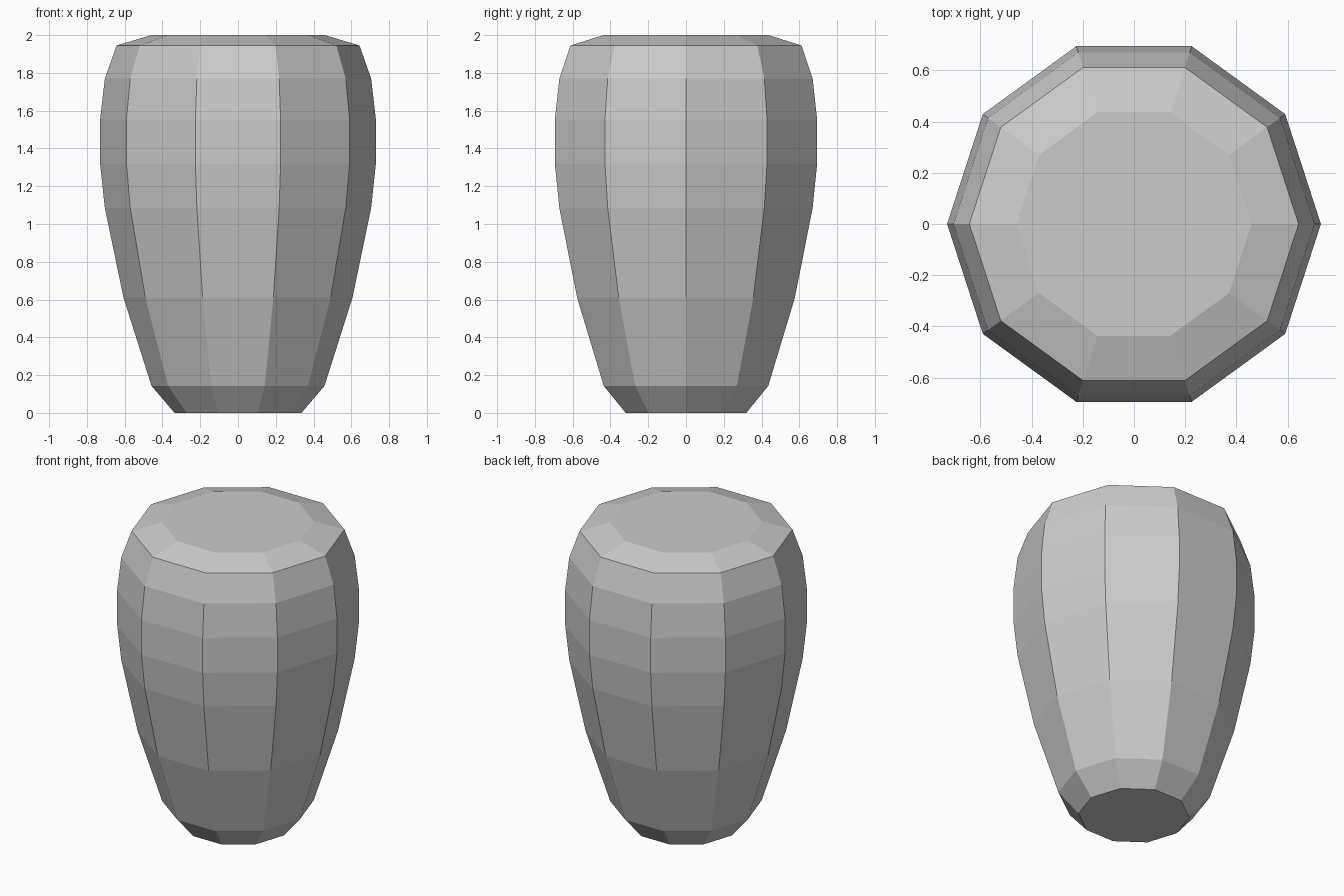
import bpy, bmesh
from math import cos, sin, tau

if "Cube" in bpy.data.objects:
    bpy.data.objects.remove(bpy.data.objects["Cube"])

SIDES = 10
# (radius, height) from foot to top
PROFILE = [(0.336, 0.0), (0.458, 0.143), (0.606, 0.61), (0.705, 1.085), (0.73, 1.32),
           (0.73, 1.553), (0.705, 1.77), (0.643, 1.945), (0.459, 2.0)]


def lathe(name, profile, sides):
    """Revolve a profile into a closed, flat-shaded solid."""
    bm = bmesh.new()
    rings = [[bm.verts.new((r * cos(tau * i / sides), r * sin(tau * i / sides), z))
              for i in range(sides)] for r, z in profile]
    for a, b in zip(rings, rings[1:]):
        for i in range(sides):
            j = (i + 1) % sides
            bm.faces.new((a[i], a[j], b[j], b[i]))
    bm.faces.new(rings[0][::-1])
    bm.faces.new(rings[-1])
    mesh = bpy.data.meshes.new(name)
    bm.to_mesh(mesh)
    bm.free()
    obj = bpy.data.objects.new(name, mesh)
    bpy.context.collection.objects.link(obj)
    return obj


# Ten-sided jar body with closed foot and top
lathe("jar_body", PROFILE, SIDES)
